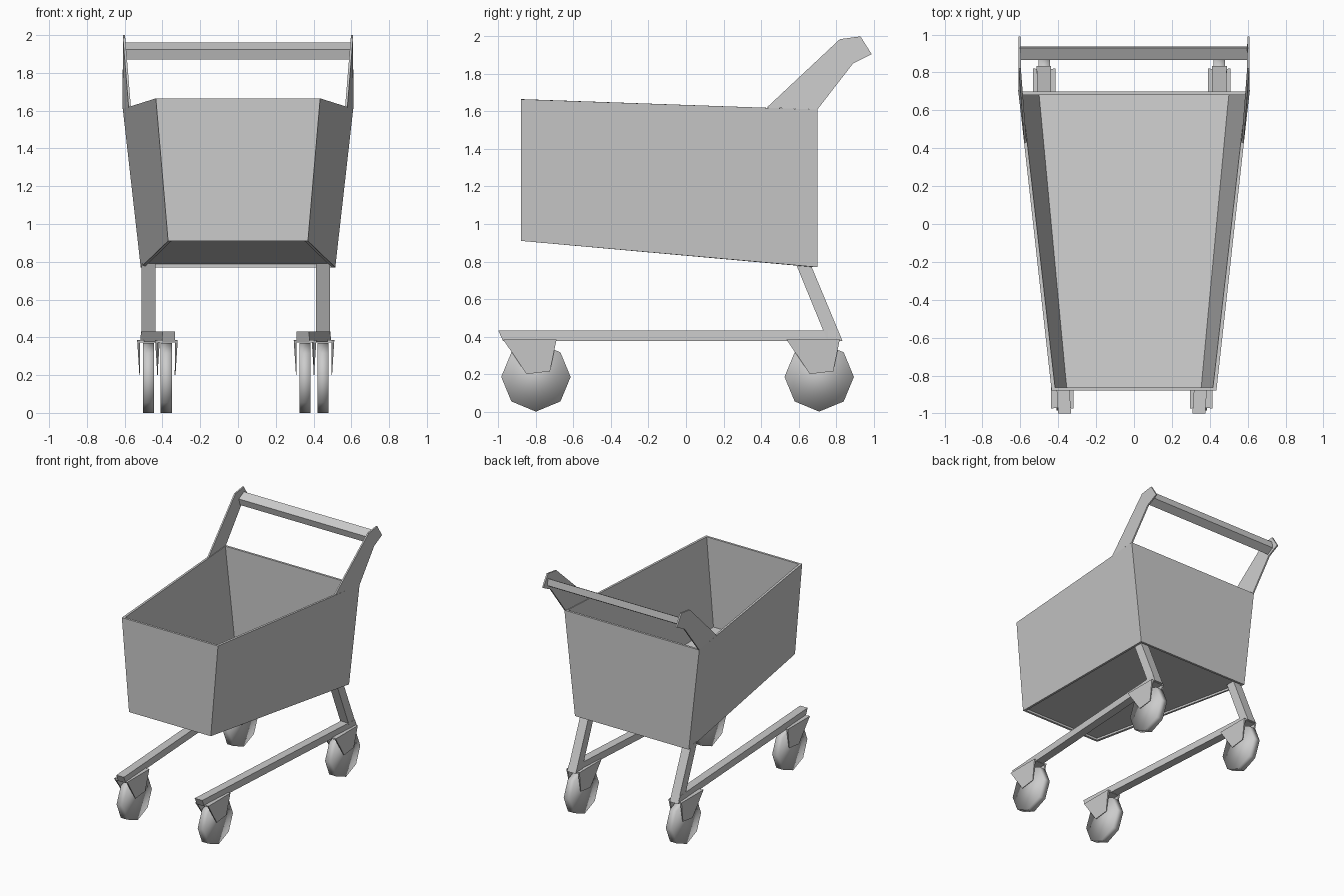
import bpy, bmesh, math

cube = bpy.data.objects.get("Cube")
if cube:
    bpy.data.objects.remove(cube, do_unlink=True)

GREY = bpy.data.materials.new("steel grey")
GREY.use_nodes = True
colour = (0.6, 0.6, 0.6, 1)
GREY.diffuse_color = colour
GREY.node_tree.nodes["Principled BSDF"].inputs["Base Color"].default_value = colour

FRAME_X = -0.012   # the undercarriage sits slightly off centre


def loft(name, rings, closed=False, smooth=False):
    """Skin matching rings of points; cap the ends unless the rings loop round."""
    bm = bmesh.new()
    loops = [[bm.verts.new(p) for p in ring] for ring in rings]
    n = len(rings[0])
    pairs = list(zip(loops, loops[1:]))
    if closed:
        pairs.append((loops[-1], loops[0]))
    else:
        bm.faces.new(loops[0])
        bm.faces.new(loops[-1])
    for a, b in pairs:
        for i in range(n):
            j = (i + 1) % n
            bm.faces.new((a[i], a[j], b[j], b[i]))
    bmesh.ops.recalc_face_normals(bm, faces=bm.faces)
    for f in bm.faces:
        f.smooth = smooth
    mesh = bpy.data.meshes.new(name)
    bm.to_mesh(mesh)
    bm.free()
    mesh.materials.append(GREY)
    obj = bpy.data.objects.new(name, mesh)
    bpy.context.collection.objects.link(obj)
    return obj


def basket_ring(top, inset=0.0, lift=0.0):
    """Outline of the tapered basket at its rim or its lower edge."""
    back_w, front_w, back_z, front_z = (0.61, 0.435, 1.61, 1.665) if top else (0.515, 0.37, 0.77, 0.91)
    bw, fw = back_w - inset, front_w - inset
    by, fy = 0.70 - inset, -0.88 + inset
    return [(-bw, by, back_z + lift), (bw, by, back_z + lift),
            (fw, fy, front_z + lift), (-fw, fy, front_z + lift)]


# Basket walls and recessed floor
WALL = 0.018
loft("basket_walls", [basket_ring(True), basket_ring(False),
                      basket_ring(False, WALL), basket_ring(True, WALL)], closed=True)
loft("basket_floor", [basket_ring(False, 0.012, 0.018), basket_ring(False, 0.012, 0.034)])

# Handle bar
bar = [(0.865, 1.925), (0.93, 1.96), (0.937, 1.905), (0.88, 1.87)]
loft("handle_bar", [[(x, y, z) for y, z in bar] for x in (-0.602, 0.602)])

# Handle brackets, following the flare of the basket sides
bracket = [(0.579, 0.43, 1.62), (0.609, 0.82, 1.985), (0.61, 0.93, 2.0),
           (0.61, 0.99, 1.905), (0.61, 0.89, 1.855), (0.611, 0.70, 1.61)]


def rail_x(y):
    """Distance of a rail from the frame centre; the rails spread backwards."""
    return 0.367 + 0.095 * (y + 0.80) / 1.51


def caster(name, side, y0):
    """Octagonal wheel between two splayed, tapering fork plates."""
    cx = FRAME_X + side * rail_x(y0)
    octagon = [(math.cos(k * math.pi / 4), math.sin(k * math.pi / 4)) for k in range(8)]
    loft(name + "_wheel",
         [[(cx + dx, y0 + 0.185 * c, 0.185 + 0.185 * s) for c, s in octagon]
          for dx in (-0.03, 0.03)], smooth=True)
    top = [(-0.175, 0.385), (0.11, 0.385)]
    low = [(0.075, 0.215), (-0.05, 0.20)]
    for label, d in (("left", 1), ("right", -1)):
        loft(name + "_fork_" + label,
             [[(cx + d * tx, y0 + y, z) for y, z in top] + [(cx + d * lx, y0 + y, z) for y, z in low]
              for tx, lx in ((0.06, 0.048), (0.046, 0.044))])
    # Thin plate joining the fork under the rail
    loft(name + "_fork_top", [[(cx + dx, y0 + dy, z) for dx, dy in
                               ((-0.058, -0.17), (0.058, -0.17), (0.058, 0.108), (-0.058, 0.108))]
                              for z in (0.373, 0.385)])


for label, side in (("left", 1), ("right", -1)):
    loft("handle_bracket_" + label,
         [[(side * (x - t), y, z) for x, y, z in bracket] for t in (0, 0.012)])

    # Lower rail with slanted ends
    rail = [(-1.0, 0.432), (0.81, 0.432), (0.835, 0.375), (-0.975, 0.375)]
    loft("rail_" + label,
         [[(FRAME_X + side * (rail_x(y) + dx), y, z) for y, z in rail] for dx in (-0.034, 0.034)])

    # Sloping rear leg up to the basket floor
    leg = [(0.585, 0.79), (0.662, 0.79), (0.835, 0.375), (0.755, 0.375)]
    loft("rear_leg_" + label,
         [[(FRAME_X + side * (0.462 + dx), y, z) for y, z in leg] for dx in (-0.037, 0.037)])

    caster("front_" + label, side, -0.80)
    caster("rear_" + label, side, 0.71)
